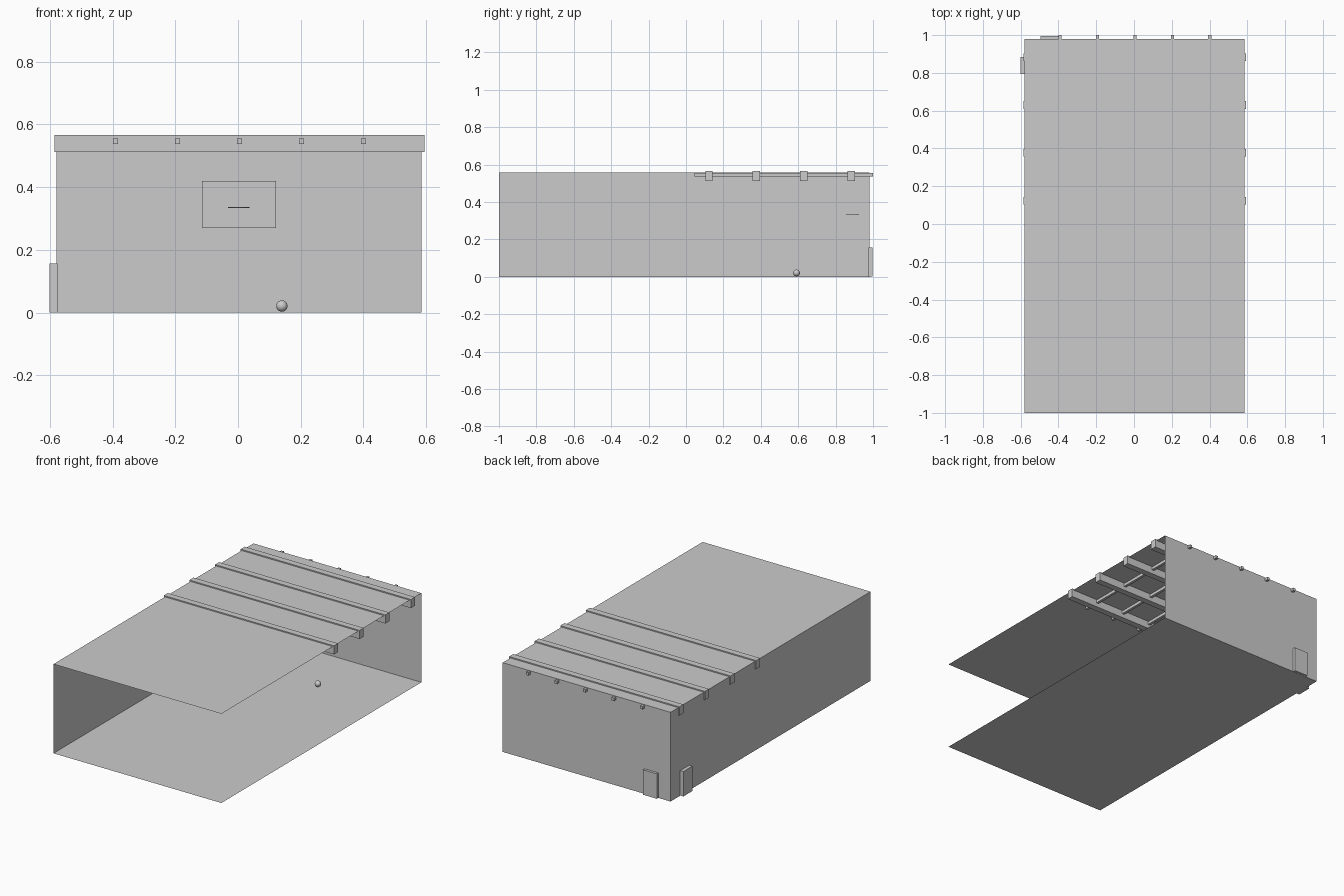
import bpy, bmesh
from mathutils import Vector

if "Cube" in bpy.data.objects:
    bpy.data.objects.remove(bpy.data.objects["Cube"])


def mesh_object(name, verts, faces):
    mesh = bpy.data.meshes.new(name)
    mesh.from_pydata(verts, [], faces)
    ob = bpy.data.objects.new(name, mesh)
    bpy.context.collection.objects.link(ob)
    return ob


def sheet(name, corner, u, v):
    """Flat quad spanned by two edge vectors."""
    c, u, v = Vector(corner), Vector(u), Vector(v)
    return mesh_object(name, [c, c + u, c + u + v, c + v], [(0, 1, 2, 3)])


def box(name, x, y, z):
    """Box given as (min, max) ranges on each axis."""
    bm = bmesh.new()
    bmesh.ops.create_cube(bm, size=1)
    for v in bm.verts:
        v.co = [r[0] if c < 0 else r[1] for c, r in zip(v.co, (x, y, z))]
    mesh = bpy.data.meshes.new(name)
    bm.to_mesh(mesh)
    bm.free()
    ob = bpy.data.objects.new(name, mesh)
    bpy.context.collection.objects.link(ob)
    return ob


X0, X1, Y0, Y1, H = -0.579, 0.585, -1.0, 0.98, 0.559
W, L = X1 - X0, Y1 - Y0

# Room shell: floor, ceiling, left wall and back wall (front and right are open)
sheet("floor", (X0, Y0, 0), (W, 0, 0), (0, L, 0))
sheet("ceiling", (X0, Y0, H), (0, L, 0), (W, 0, 0))
sheet("left_wall", (X0, Y0, 0), (0, L, 0), (0, 0, H))
sheet("back_wall", (X0, Y1, 0), (W, 0, 0), (0, 0, H))

# Four cross beams poking through the ceiling
for i in range(4):
    y = 0.123 + i * 0.2535
    box(f"roof_beam_{i + 1}", (-0.586, 0.594), (y - 0.02, y + 0.02), (0.512, 0.566))

# Five thin lengthwise rafters ending outside the back wall
for i in range(5):
    x = -0.391 + i * 0.198
    box(f"rafter_{i + 1}", (x - 0.008, x + 0.008), (0.045, 1.0), (0.537, 0.555))

# Doors near the back left corner
box("back_door", (-0.495, -0.4), (Y1 - 0.004, 0.996), (0.001, 0.157))
box("side_door", (-0.601, X0 + 0.004), (0.795, 0.884), (0.001, 0.157))

# Hoop: flat backboard and thin rim
sheet("backboard", (-0.115, 0.926, 0.27), (0.236, 0, 0), (0, 0, 0.15))
bpy.ops.mesh.primitive_torus_add(location=(0.0025, 0.891, 0.335), major_radius=0.0335,
                                 minor_radius=0.0015, major_segments=32, minor_segments=6)
bpy.context.object.name = "hoop_rim"
bpy.ops.object.shade_smooth()

# Ball on the floor
bpy.ops.mesh.primitive_uv_sphere_add(segments=32, ring_count=16, radius=0.018,
                                     location=(0.14, 0.591, 0.021))
bpy.context.object.name = "ball"
bpy.ops.object.shade_smooth()
